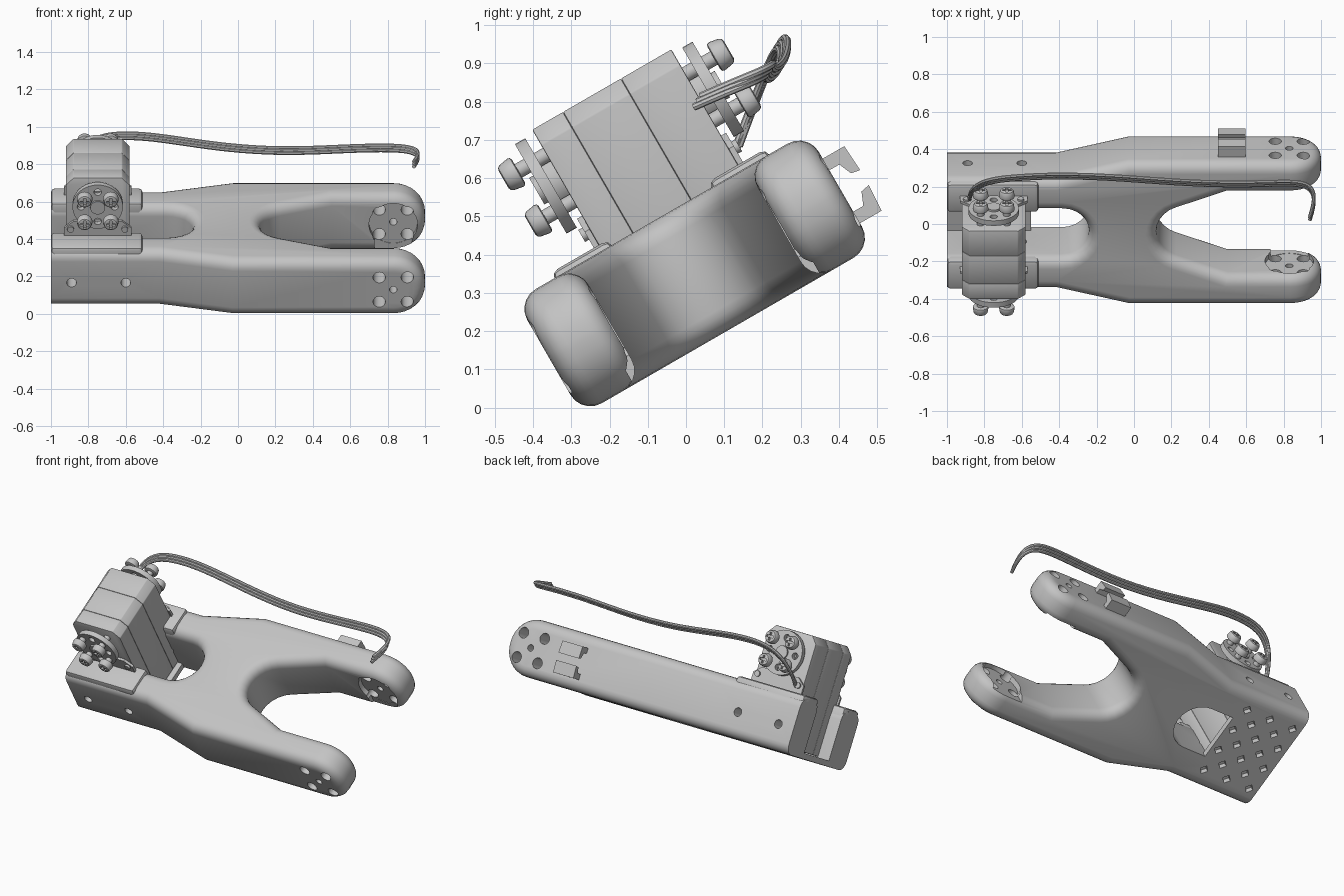
import bpy
import bmesh
from math import radians, cos, sin
from mathutils import Matrix, Vector

cube = bpy.data.objects.get("Cube")
if cube:
    bpy.data.objects.remove(cube)

grey = bpy.data.materials.new("plain_grey")
grey.use_nodes = True
grey.diffuse_color = (0.55, 0.55, 0.55, 1)
grey.node_tree.nodes["Principled BSDF"].inputs["Base Color"].default_value = (0.55, 0.55, 0.55, 1)

# Everything is built lying flat (x length, y width, z thickness), then tilted
TILT = radians(30)
MID = 0.195          # middle of the body width
LOW, HIGH = 0.12, 0.465
SERVO_X, SERVO_MID, AXLE = -0.75, 0.225, 0.685


def cyl(bm, x, y0, y1, z, r, r_end=None, n=24):
    """Cylinder or cone along the width axis."""
    r_end = r if r_end is None else r_end
    if y0 > y1:
        y0, y1, r, r_end = y1, y0, r_end, r
    place = Matrix.Translation((x, (y0 + y1) / 2, z)) @ Matrix.Rotation(radians(-90), 4, 'X')
    bmesh.ops.create_cone(bm, cap_ends=True, segments=n, radius1=r, radius2=r_end,
                          depth=y1 - y0, matrix=place)


def box(bm, x0, x1, y0, y1, z0, z1, turn=0):
    mid = Vector((x0 + x1, y0 + y1, z0 + z1)) / 2
    size = Matrix.Diagonal((x1 - x0, abs(y1 - y0), z1 - z0, 1))
    bmesh.ops.create_cube(bm, matrix=Matrix.Translation(mid) @ Matrix.Rotation(turn, 4, 'Z') @ size)


def prism(bm, points, step):
    """Extrude a closed 3D outline by a vector."""
    face = bm.faces.new([bm.verts.new(p) for p in points])
    out = bmesh.ops.extrude_face_region(bm, geom=[face], use_keep_orig=True)
    moved = [g for g in out["geom"] if isinstance(g, bmesh.types.BMVert)]
    bmesh.ops.translate(bm, verts=moved, vec=step)


def make_object(name, bm):
    bmesh.ops.recalc_face_normals(bm, faces=bm.faces)
    mesh = bpy.data.meshes.new(name)
    bm.to_mesh(mesh)
    bm.free()
    ob = bpy.data.objects.new(name, mesh)
    bpy.context.scene.collection.objects.link(ob)
    ob.rotation_euler.x = TILT
    return ob


def settle(ob):
    """Apply modifiers, smooth and paint."""
    bpy.ops.object.select_all(action='DESELECT')
    ob.select_set(True)
    bpy.context.view_layer.objects.active = ob
    bpy.ops.object.convert(target='MESH')
    bpy.ops.object.shade_smooth_by_angle(angle=radians(32))
    ob.data.materials.clear()
    ob.data.materials.append(grey)


def finish(name, bm, cutters=(), bevel=0):
    ob = make_object(name, bm)
    if bevel:
        mod = ob.modifiers.new("round", 'BEVEL')
        mod.width, mod.segments, mod.limit_method = bevel, 2, 'ANGLE'
    for cutter in cutters:
        mod = ob.modifiers.new("cut", 'BOOLEAN')
        mod.operation, mod.solver, mod.object = 'DIFFERENCE', 'EXACT', cutter
    settle(ob)
    return ob


def cutter(name, bm):
    ob = make_object(name, bm)
    ob.hide_render = True
    return ob


def arc(cx, r, start, end, steps):
    turns = [radians(start + (end - start) * i / steps) for i in range(steps + 1)]
    return [(cx + r * cos(t), r * sin(t)) for t in turns]


# Cutters: bolt holes, bearing recess, vent holes
bm = bmesh.new()
for dx in (-1, 1):
    for dz in (-1, 1):
        cyl(bm, 0.83 + dx * 0.075, -0.4, 0.8, 0.29 + dz * 0.075, 0.033)
cyl(bm, 0.83, -0.4, 0.8, 0.29, 0.02)
for x in (-0.89, -0.6):
    cyl(bm, x, -0.4, 0.8, 0.275, 0.026)
holes = cutter("bolt_hole_cutter", bm)

bm = bmesh.new()
cyl(bm, 0.83, MID - 0.285, MID + 0.285, 0.29, 0.13, n=32)
recess = cutter("recess_cutter", bm)
bm = bmesh.new()
box(bm, 0.73, 0.93, MID - 0.283, MID + 0.283, 0.05, 0.29)
notch = cutter("notch_cutter", bm)

bm = bmesh.new()
for i in range(5):
    count = 4 if i % 2 == 0 else 3
    for j in range(count):
        x, y = -0.94 + i * 0.085, MID + (j - (count - 1) / 2) * 0.15
        box(bm, x - 0.02, x + 0.02, y - 0.02, y + 0.02, 0.08, 0.15, radians(45))
vents = cutter("vent_cutter", bm)

# Forked body with round arm tips
half = [(-1, -0.34), (-0.42, -0.34), (-0.03, -0.44), (1, -0.44), (1, -0.255), (0.5, -0.255)]
outline = (half + arc(0.28, 0.16, 250, 110, 10) + [(x, -y) for x, y in reversed(half)]
           + [(-1, 0.145)] + arc(-0.385, 0.145, 90, -90 + 360 - 360, 12) + [(-1, -0.145)])
# the slot arc must pass through its closed, +x end
bm = bmesh.new()
prism(bm, [(x, y + MID, LOW) for x, y in outline], (0, 0, HIGH - LOW))
bmesh.ops.recalc_face_normals(bm, faces=bm.faces)
tips = [e for e in bm.edges if all(v.co.x > 0.99 for v in e.verts)
        and abs(e.verts[0].co.z - e.verts[1].co.z) < 0.01]
bmesh.ops.bevel(bm, geom=tips, offset=0.165, segments=8, profile=0.5, affect='EDGES')


def rounded(e):
    if len(e.link_faces) != 2 or e.calc_face_angle(0) < radians(40):
        return False
    at_end = all(v.co.x < -0.99 for v in e.verts)
    slot_floor = all(v.co.x < -0.2 and abs(v.co.y - MID) < 0.2 and v.co.z < 0.2 for v in e.verts)
    return not (at_end or slot_floor)


bmesh.ops.bevel(bm, geom=[e for e in bm.edges if rounded(e)], offset=0.06, segments=5,
                profile=0.5, affect='EDGES', clamp_overlap=False)
finish("forked_body", bm, [holes, recess, notch, vents])

# Floor between the rear arms
bm = bmesh.new()
box(bm, -1, -0.55, MID - 0.147, MID + 0.147, LOW, LOW + 0.035)
finish("floor_plate", bm, [vents])

# Raised pads and servo mounting tabs
for side, label in ((-1, "front"), (1, "back")):
    bm = bmesh.new()
    ys = sorted((MID + side * 0.15, MID + side * 0.325))
    box(bm, -1, -0.51, ys[0], ys[1], 0.36, 0.482)
    finish(label + "_raised_pad", bm, bevel=0.02)

    bm = bmesh.new()
    y = SERVO_MID + side * 0.21
    prism(bm, [(-0.93, y, 0.43), (-0.57, y, 0.43), (-0.57, y, 0.53), (-0.62, y, 0.57),
               (-0.88, y, 0.57), (-0.93, y, 0.53)], (0, side * 0.015, 0))
    for x in (-0.895, -0.605):
        cyl(bm, x, y, y + side * 0.027, 0.525, 0.018, n=12)
    finish(label + "_servo_tab", bm)

# Servo case in three slices
splits = (0.015, 0.108, 0.283, 0.435)
for label, y0, y1 in zip(("front", "middle", "back"), splits, splits[1:]):
    bm = bmesh.new()
    prism(bm, [(-0.92, y0, 0.16), (-0.58, y0, 0.16), (-0.58, y0, 0.785), (-0.62, y0, 0.83),
               (-0.88, y0, 0.83), (-0.92, y0, 0.785)], (0, y1 - y0, 0))
    finish("servo_case_" + label, bm, bevel=0.004)

# Output discs with screws on both ends of the servo
for side, label in ((-1, "front"), (1, "back")):
    def at(d):
        return SERVO_MID + side * d

    spots = [(SERVO_X + a * 0.07, AXLE + b * 0.07) for a in (-1, 1) for b in (-1, 1)]
    bm = bmesh.new()
    for a, b in ((0, 1), (0, -1), (1, 0), (-1, 0)):
        cyl(bm, SERVO_X + a * 0.09, at(0.2), at(0.32), AXLE + b * 0.09, 0.02, n=16)
    disc_holes = cutter("disc_hole_cutter", bm)
    bm = bmesh.new()
    cyl(bm, SERVO_X, at(0.237), at(0.268), AXLE, 0.135, n=40)
    finish(label + "_output_disc", bm, [disc_holes])
    bpy.data.objects.remove(disc_holes)

    bm = bmesh.new()
    cyl(bm, SERVO_X, at(0.2), at(0.24), AXLE, 0.08, n=32)
    cyl(bm, SERVO_X, at(0.26), at(0.28), AXLE, 0.04)
    for x, z in spots:
        cyl(bm, x, at(0.2), at(0.31), z, 0.02, n=16)
    finish(label + "_hub_and_shafts", bm)

    bars = []
    for w, h in ((0.024, 0.006), (0.006, 0.024)):
        bm = bmesh.new()
        for x, z in spots:
            box(bm, x - w, x + w, at(0.325), at(0.36), z - h, z + h)
        bars.append(cutter("screw_cross_cutter", bm))
    bm = bmesh.new()
    for x, z in spots:
        cyl(bm, x, at(0.295), at(0.34), z, 0.044, 0.036)
    finish(label + "_screw_heads", bm, bars, bevel=0.01)
    for ob in bars:
        bpy.data.objects.remove(ob)

# Cable clip hooks on the back arm
for label, z, way in (("upper", 0.385, -1), ("lower", 0.19, 1)):
    bm = bmesh.new()
    hook = [(0.62, 0), (0.7, 0), (0.705, 0.075), (0.68, 0.07), (0.665, 0.035), (0.62, 0.035)]
    prism(bm, [(0.45, y, z + way * d) for y, d in hook], (0.145, 0, 0))
    finish(label + "_cable_hook", bm)

# Three-strand cable, already in upright coordinates
path = [(-0.88, 0.13, 0.67), (-0.88, 0.17, 0.78), (-0.82, 0.23, 0.93), (-0.62, 0.25, 0.96),
        (-0.4, 0.26, 0.94), (-0.1, 0.25, 0.89), (0.25, 0.22, 0.865), (0.6, 0.21, 0.885),
        (0.86, 0.225, 0.89), (0.96, 0.2, 0.87), (0.97, 0.12, 0.84), (0.94, 0.03, 0.8)]
for label, k in (("lower", -1), ("middle", 0), ("upper", 1)):
    curve = bpy.data.curves.new(label + "_cable_strand", 'CURVE')
    curve.dimensions = '3D'
    curve.bevel_depth, curve.bevel_resolution, curve.use_fill_caps = 0.01, 2, True
    spline = curve.splines.new('NURBS')
    spline.points.add(len(path) - 1)
    for point, (x, y, z) in zip(spline.points, path):
        point.co = (x, y + k * 0.009, z + k * 0.014, 1)
    spline.order_u, spline.use_endpoint_u, spline.resolution_u = 4, True, 6
    strand = bpy.data.objects.new(label + "_cable_strand", curve)
    bpy.context.scene.collection.objects.link(strand)
    settle(strand)

for ob in (holes, recess, notch, vents):
    bpy.data.objects.remove(ob)
